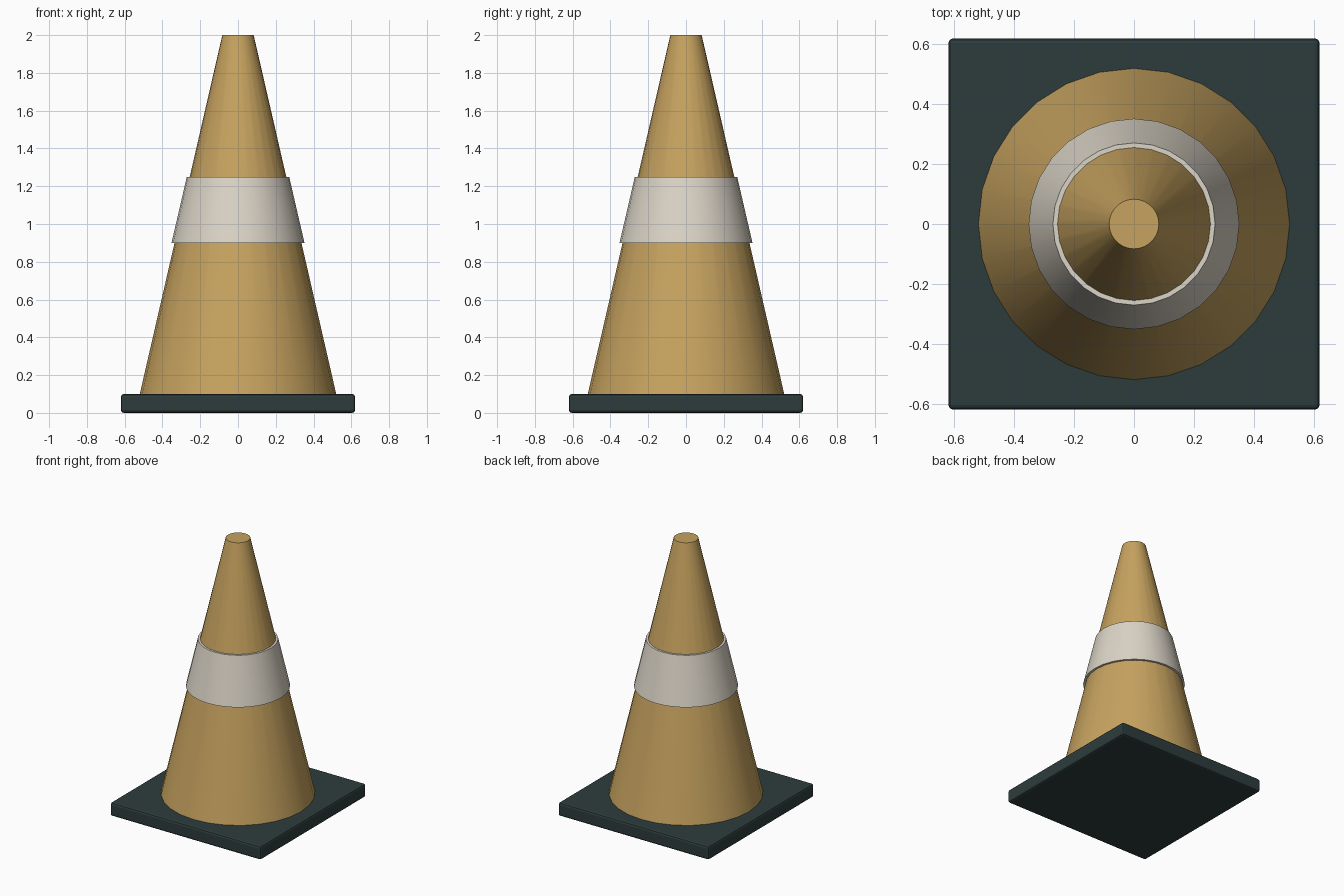
import bpy, math

if "Cube" in bpy.data.objects:
    bpy.data.objects.remove(bpy.data.objects["Cube"])


def material(name, color):
    m = bpy.data.materials.new(name)
    m.diffuse_color = (*color, 1.0)
    m.use_nodes = True
    m.node_tree.nodes["Principled BSDF"].inputs["Base Color"].default_value = m.diffuse_color
    return m


ochre = material("ochre", (0.57, 0.365, 0.115))
off_white = material("off white", (0.71, 0.66, 0.57))
dark_slate = material("dark slate", (0.027, 0.045, 0.045))


def frustum(name, r_bottom, r_top, z0, z1, mat):
    bpy.ops.mesh.primitive_cone_add(vertices=28, radius1=r_bottom, radius2=r_top,
                                    depth=z1 - z0, location=(0, 0, (z0 + z1) / 2))
    ob = bpy.context.object
    ob.name = name
    ob.data.materials.append(mat)
    bpy.ops.object.shade_smooth_by_angle(angle=math.radians(35))
    return ob


# Square foot with softened edges
bpy.ops.mesh.primitive_cube_add(size=1, location=(0, 0, 0.05))
base = bpy.context.object
base.name = "base_plate"
base.scale = (1.24, 1.24, 0.1)
bpy.ops.object.transform_apply(location=False, rotation=False, scale=True)
base.data.materials.append(dark_slate)
bevel = base.modifiers.new("soft_edges", 'BEVEL')
bevel.width = 0.015
bevel.segments = 2

# Tapered body and the raised collar around it
frustum("cone_body", 0.52, 0.083, 0.1, 2.0, ochre)
frustum("reflective_band", 0.352, 0.271, 0.9, 1.25, off_white)
